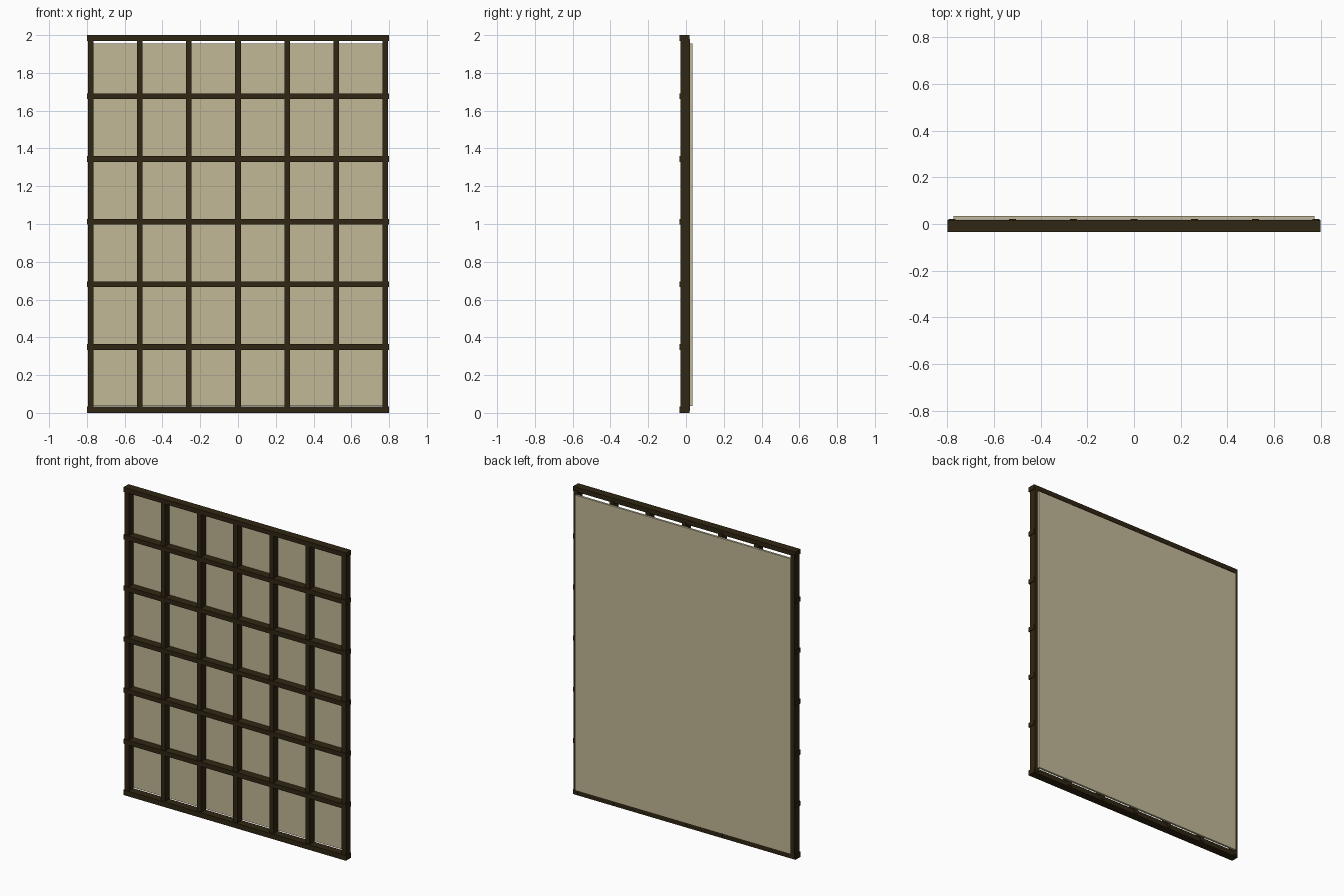
import bpy

if "Cube" in bpy.data.objects:
    bpy.data.objects.remove(bpy.data.objects["Cube"])


def material(name, color):
    m = bpy.data.materials.new(name)
    m.diffuse_color = (*color, 1.0)
    m.use_nodes = True
    m.node_tree.nodes["Principled BSDF"].inputs["Base Color"].default_value = m.diffuse_color
    return m


dark_wood = material("dark wood", (0.030, 0.019, 0.006))
paper = material("beige paper", (0.540, 0.480, 0.310))


def box(name, x, y, z, mat):
    """Box from (min, max) ranges on each axis."""
    bpy.ops.mesh.primitive_cube_add(size=1)
    o = bpy.context.object
    o.name = name
    for v in o.data.vertices:
        v.co = [r[0] if c < 0 else r[1] for c, r in zip(v.co, (x, y, z))]
    o.data.materials.append(mat)
    return o


# vertical posts
for i in range(7):
    cx = (i - 3) * 0.26
    box(f"vertical_bar_{i + 1}", (cx - 0.015, cx + 0.015), (-0.028, 0.021),
        (0.01, 1.98), dark_wood)

# horizontal rails, the top one sitting slightly lower than the even spacing
for i in range(7):
    cz = min(0.0165 + i * 0.332, 1.985)
    h = 0.015 if i else 0.0165
    box(f"horizontal_rail_{i + 1}", (-0.80, 0.80), (-0.034, 0.018),
        (cz - h, cz + h), dark_wood)

# backing panel
box("backing_panel", (-0.774, 0.774), (0.020, 0.034), (0.036, 1.956), paper)
